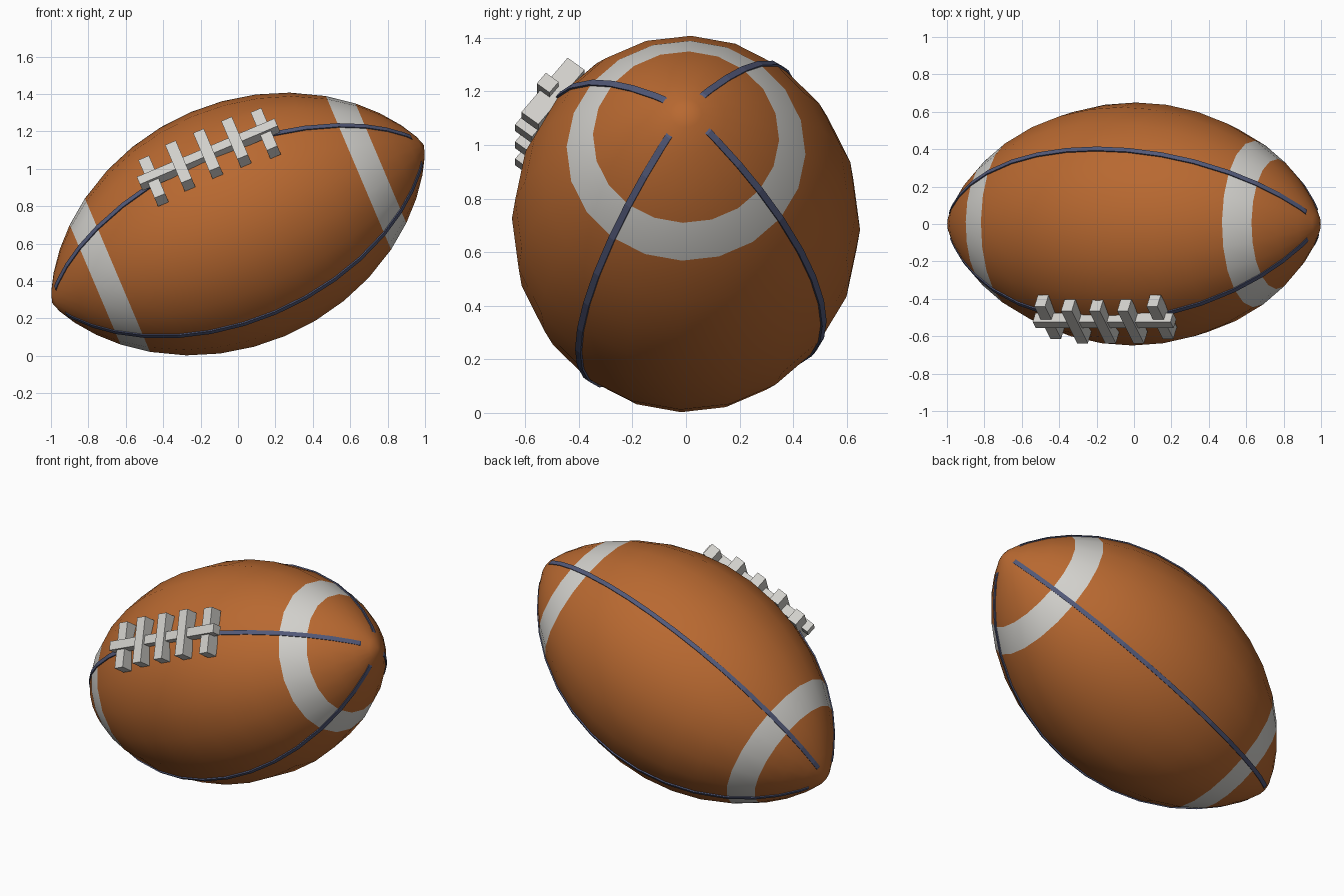
import bpy, bmesh
from math import radians, sqrt, cos, sin
from mathutils import Matrix, Vector

cube = bpy.data.objects.get("Cube")
if cube:
    bpy.data.objects.remove(cube, do_unlink=True)

HALF, RADIUS, SIDES = 1.08, 0.65, 20
SEAM_ANGLE = radians(52)          # first seam, measured from +y towards +z
STRIPE = (0.70, 0.83)
TILT = Matrix.Translation((0, 0, 0.705)) @ Matrix.Rotation(radians(-23), 4, 'Y')


def material(name, colour):
    m = bpy.data.materials.new(name)
    m.use_nodes = True
    m.diffuse_color = (*colour, 1)
    bsdf = next(n for n in m.node_tree.nodes if n.type == 'BSDF_PRINCIPLED')
    bsdf.inputs["Base Color"].default_value = (*colour, 1)
    bsdf.inputs["Roughness"].default_value = 0.6
    return m


leather = material("brown leather", (0.48, 0.14, 0.03))
white = material("off white", (0.64, 0.63, 0.60))
slate = material("slate blue", (0.085, 0.10, 0.19))


def make(name, bm, mats, smooth=False):
    bmesh.ops.recalc_face_normals(bm, faces=bm.faces)
    mesh = bpy.data.meshes.new(name)
    bm.to_mesh(mesh)
    bm.free()
    for m in mats:
        mesh.materials.append(m)
    for p in mesh.polygons:
        p.use_smooth = smooth
    ob = bpy.data.objects.new(name, mesh)
    ob.matrix_world = TILT
    bpy.context.collection.objects.link(ob)
    return ob


def profile(u):
    """Radius at distance u along the axis: a pointed arc softened by an ellipse."""
    big = (HALF ** 2 + RADIUS ** 2) / (2 * RADIUS)
    arc = sqrt(big ** 2 - u * u) - (big - RADIUS)
    ellipse = RADIUS * sqrt(max(0, 1 - (u / HALF) ** 2))
    return 0.75 * arc + 0.25 * ellipse


def radial(a):
    return Vector((0, cos(a), sin(a)))


half_rings = [0.18, 0.36, 0.53, *STRIPE, 0.93, 1.01, 1.06]
rings = [-u for u in reversed(half_rings)] + [0] + half_rings

# Body: lathed shell with pointed ends, stripes chosen by distance along the axis
bm = bmesh.new()
loops = []
for u in rings:
    loops.append([bm.verts.new(Vector((u, 0, 0)) + radial(SEAM_ANGLE + radians(360 * i / SIDES)) * profile(u))
                  for i in range(SIDES)])
for a, b in zip(loops, loops[1:]):
    for i in range(SIDES):
        j = (i + 1) % SIDES
        bm.faces.new((a[i], a[j], b[j], b[i]))
for loop, u in ((loops[0], -HALF), (loops[-1], HALF)):
    tip = bm.verts.new((u, 0, 0))
    for i in range(SIDES):
        bm.faces.new((loop[i], loop[(i + 1) % SIDES], tip))
for f in bm.faces:
    if STRIPE[0] < abs(f.calc_center_median().x) < STRIPE[1]:
        f.material_index = 1
make("ball_body", bm, [leather, white], smooth=True)

# Seams: four thin raised strips following the profile
seam_rings = [u for u in rings if abs(u) < 1.03]
seam_rings = [-1.035] + seam_rings + [1.035]
for k in range(4):
    angle = SEAM_ANGLE + radians(90 * k)
    out, side = radial(angle), radial(angle + radians(90))
    bm = bmesh.new()
    sections = []
    for u in seam_rings:
        r = profile(u)
        sections.append([bm.verts.new(Vector((u, 0, 0)) + out * (r + h) + side * w)
                         for h, w in ((-0.012, -0.013), (0.006, -0.013), (0.006, 0.013), (-0.012, 0.013))])
    for a, b in zip(sections, sections[1:]):
        for i in range(4):
            j = (i + 1) % 4
            bm.faces.new((a[i], a[j], b[j], b[i]))
    bm.faces.new(sections[0])
    bm.faces.new(sections[-1])
    make(f"seam_{k + 1}", bm, [slate])

# Laces: one long bar and five crossbars over the upper front seam
lace_turn = Matrix.Rotation(SEAM_ANGLE, 4, 'X')   # local z becomes outward, y the tangent


def lace(name, u, outer, size):
    bm = bmesh.new()
    bmesh.ops.create_cube(bm, size=1)
    bmesh.ops.scale(bm, vec=size, verts=bm.verts)
    bmesh.ops.translate(bm, vec=(u, 0, outer - size[2] / 2), verts=bm.verts)
    bmesh.ops.transform(bm, matrix=lace_turn, verts=bm.verts)
    make(name, bm, [white])


lace("lace_bar", 0, 0.685, (0.80, 0.055, 0.06))
for i in range(-2, 3):
    lace(f"lace_cross_{i + 3}", i * 0.163, 0.67 if abs(i) == 2 else 0.70, (0.062, 0.28, 0.08))
